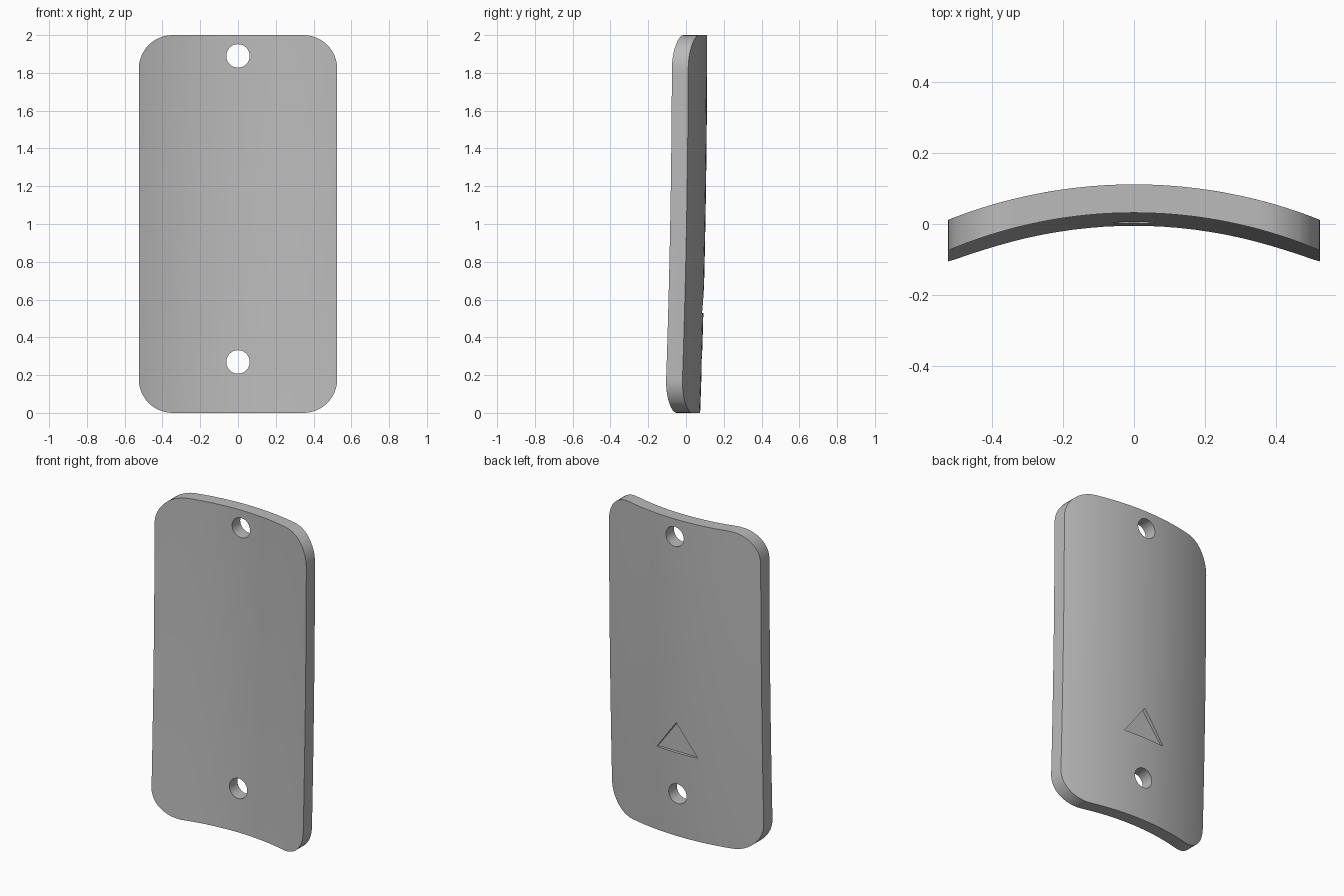
import bpy, bmesh, math

if "Cube" in bpy.data.objects:
    bpy.data.objects.remove(bpy.data.objects["Cube"], do_unlink=True)

HALF_W, HEIGHT, CORNER = 0.525, 2.0, 0.178
BACK_R, THICK = 1.43, 0.08

gray = bpy.data.materials.new("plain gray")
gray.use_nodes = True
color = (0.5, 0.5, 0.5, 1)
gray.diffuse_color = color
gray.node_tree.nodes["Principled BSDF"].inputs["Base Color"].default_value = color


def make_object(name, bm):
    bmesh.ops.recalc_face_normals(bm, faces=bm.faces)
    mesh = bpy.data.meshes.new(name)
    bm.to_mesh(mesh)
    bm.free()
    mesh.materials.append(gray)
    obj = bpy.data.objects.new(name, mesh)
    bpy.context.collection.objects.link(obj)
    return obj


def prism(name, outline, y0, y1):
    """Closed prism along y from an (x, z) outline."""
    bm = bmesh.new()
    face = bm.faces.new([bm.verts.new((x, y0, z)) for x, z in outline])
    moved = bmesh.ops.extrude_face_region(bm, geom=[face])["geom"]
    verts = [v for v in moved if isinstance(v, bmesh.types.BMVert)]
    bmesh.ops.translate(bm, verts=verts, vec=(0, y1 - y0, 0))
    return make_object(name, bm)


def arc(cx, cz, r, start, sweep, n):
    return [(cx + r * math.cos(start + sweep * i / n),
             cz + r * math.sin(start + sweep * i / n)) for i in range(n + 1)]


def back_y(x, z, depth=0.0):
    """Concentric bend across the width, with the lower end leaning forward."""
    lean = -0.037 * ((HEIGHT - z) / HEIGHT) ** 2
    return 0.112 - BACK_R + math.sqrt((BACK_R - depth) ** 2 - x * x) + lean


# Rounded plate outline, pushed through the full depth
outline = []
for k, (sx, top) in enumerate(((1, 1), (-1, 1), (-1, 0), (1, 0))):
    cz = HEIGHT - CORNER if top else CORNER
    outline += arc(sx * (HALF_W - CORNER), cz, CORNER, k * math.pi / 2, math.pi / 2, 12)
plate = prism("curved_plate", outline, -0.4, 0.4)

# Curved slab that gives the plate its bent front and back
NX, NZ = 28, 14
bm = bmesh.new()
sheets = []
for depth in (0.0, THICK):
    sheet = []
    for j in range(NZ + 1):
        z = -0.1 + 2.2 * j / NZ
        row = []
        for i in range(NX + 1):
            x = -0.6 + 1.2 * i / NX
            row.append(bm.verts.new((x, back_y(x, z, depth), z)))
        sheet.append(row)
    sheets.append(sheet)
    for j in range(NZ):
        for i in range(NX):
            bm.faces.new((sheet[j][i], sheet[j][i + 1], sheet[j + 1][i + 1], sheet[j + 1][i]))


def rim(sheet):
    return (sheet[0] + [r[-1] for r in sheet[1:]] + sheet[-1][-2::-1]
            + [r[0] for r in sheet[-2:0:-1]])


a, b = rim(sheets[0]), rim(sheets[1])
for i in range(len(a)):
    n = (i + 1) % len(a)
    bm.faces.new((a[i], a[n], b[n], b[i]))
slab = make_object("bend_helper", bm)

# Two mounting holes and the shallow triangular recess in the back
cutters = [(slab, "INTERSECT")]
for name, z in (("upper_hole_cutter", 1.89), ("lower_hole_cutter", 0.27)):
    cutters.append((prism(name, arc(0, z, 0.062, 0, math.tau, 32)[:-1], -0.5, 0.5), "DIFFERENCE"))
triangle = [(-0.142, 0.53), (0.142, 0.53), (0, 0.72)]
cutters.append((prism("triangle_cutter", triangle, 0.073, 0.3), "DIFFERENCE"))

for cutter, operation in cutters:
    mod = plate.modifiers.new(cutter.name, "BOOLEAN")
    mod.operation = operation
    mod.solver = "EXACT"
    mod.object = cutter

# Bake the cuts, then remove the helpers
bpy.context.view_layer.update()
evaluated = plate.evaluated_get(bpy.context.evaluated_depsgraph_get())
plate_mesh = bpy.data.meshes.new_from_object(evaluated)
plate.modifiers.clear()
plate.data = plate_mesh
plate_mesh.name = "curved_plate"
plate_mesh.materials.clear()
plate_mesh.materials.append(gray)
for cutter, _ in cutters:
    bpy.data.objects.remove(cutter, do_unlink=True)

bpy.ops.object.select_all(action="DESELECT")
plate.select_set(True)
bpy.context.view_layer.objects.active = plate
bpy.ops.object.shade_smooth_by_angle(angle=math.radians(30))
